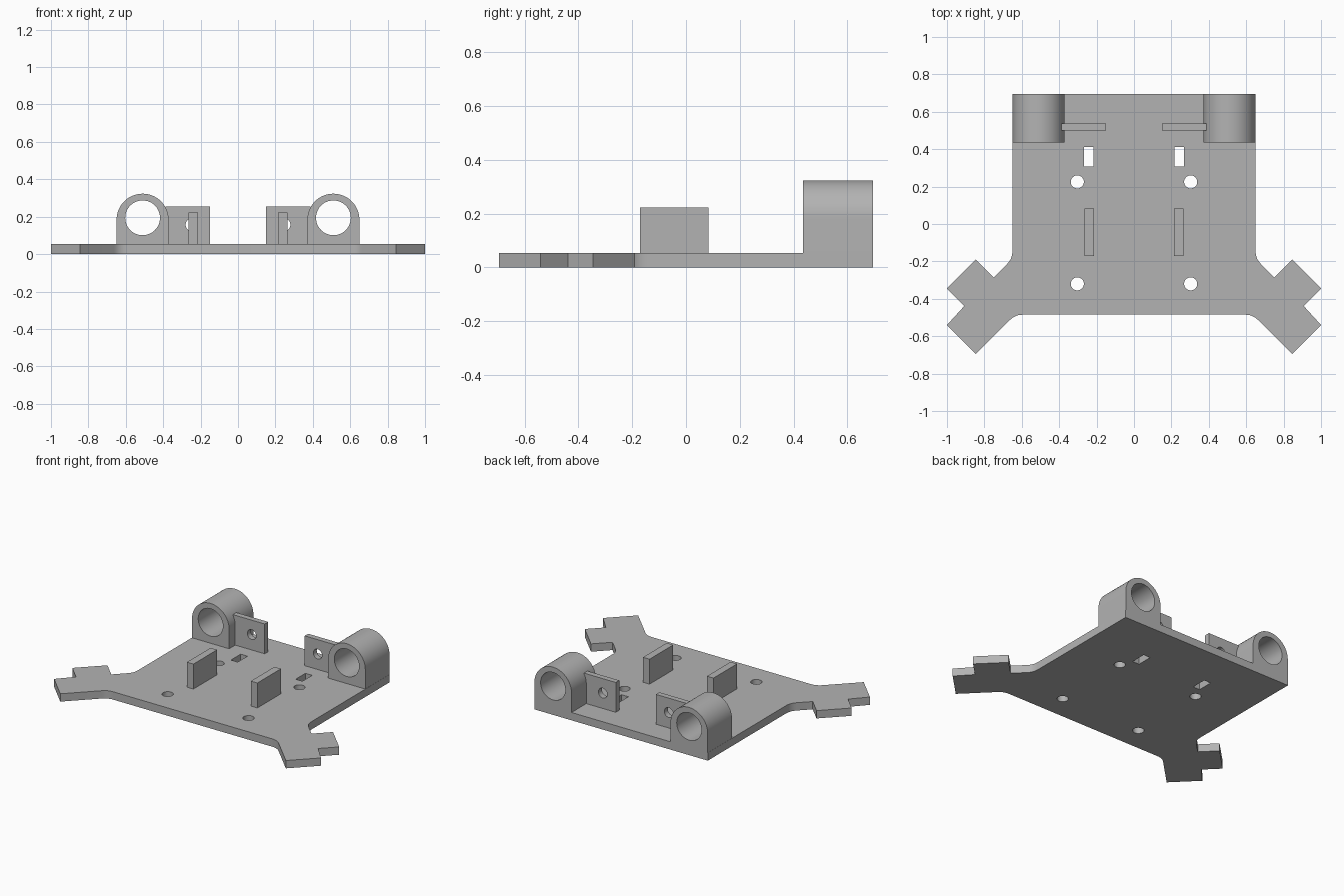
import bpy, bmesh
from math import cos, sin, pi, radians
from mathutils import Vector

cube = bpy.data.objects.get("Cube")
if cube:
    bpy.data.objects.remove(cube, do_unlink=True)

grey = bpy.data.materials.new("plain grey")
grey.use_nodes = True
colour = (0.45, 0.45, 0.45, 1)
grey.diffuse_color = colour
grey.node_tree.nodes["Principled BSDF"].inputs["Base Color"].default_value = colour

THICK = 0.053


def prism(name, points, push):
    """Solid made by pushing a flat outline along a vector."""
    bm = bmesh.new()
    face = bm.faces.new([bm.verts.new(p) for p in points])
    grown = bmesh.ops.extrude_face_region(bm, geom=[face])["geom"]
    top = [g for g in grown if isinstance(g, bmesh.types.BMVert)]
    bmesh.ops.translate(bm, verts=top, vec=Vector(push))
    bmesh.ops.recalc_face_normals(bm, faces=bm.faces)
    mesh = bpy.data.meshes.new(name)
    bm.to_mesh(mesh)
    bm.free()
    obj = bpy.data.objects.new(name, mesh)
    bpy.context.collection.objects.link(obj)
    mesh.materials.append(grey)
    return obj


def box(name, x, y, z):
    outline = [(x[0], y[0], z[0]), (x[1], y[0], z[0]), (x[1], y[1], z[0]), (x[0], y[1], z[0])]
    return prism(name, outline, (0, 0, z[1] - z[0]))


def arc(cx, cy, r, start, end, steps):
    angles = [start + (end - start) * i / steps for i in range(steps + 1)]
    return [(cx + r * cos(a), cy + r * sin(a)) for a in angles]


def circle(cx, cy, r, steps=48):
    return arc(cx, cy, r, 0, 2 * pi, steps)[:-1]


def upright(points, y):
    return [(x, y, z) for x, z in points]


def flat(points, z):
    return [(x, y, z) for x, y in points]


def fillet(a, corner, b, length, steps=6):
    """Round one corner with a short smooth bend."""
    a, c, b = Vector(a), Vector(corner), Vector(b)
    p, q = c + (a - c).normalized() * length, c + (b - c).normalized() * length
    return [tuple(p * (1 - t) ** 2 + c * 2 * t * (1 - t) + q * t * t)
            for t in (i / steps for i in range(steps + 1))]


def drill(obj, cutters):
    bpy.context.view_layer.objects.active = obj
    for cutter in cutters:
        cutter.hide_render = True
        mod = obj.modifiers.new("hole", "BOOLEAN")
        mod.operation, mod.solver, mod.object = "DIFFERENCE", "EXACT", cutter
        bpy.ops.object.modifier_apply(modifier=mod.name)
        bpy.data.objects.remove(cutter, do_unlink=True)


def smooth(obj):
    bpy.ops.object.select_all(action="DESELECT")
    obj.select_set(True)
    bpy.context.view_layer.objects.active = obj
    bpy.ops.object.shade_smooth_by_angle(angle=radians(30))


# Base plate with two forked arms at the front corners
notch, tip = (0.75, -0.285), (0.845, -0.695)
half = [(0.65, 0.695)]
half += fillet((0.65, 0.695), (0.65, -0.185), notch, 0.04)
half += [notch, (0.845, -0.19), (1, -0.345), (0.907, -0.438), (1, -0.54), tip]
half += fillet(tip, (0.635, -0.485), (0, -0.485), 0.04)
outline = half + [(-x, y) for x, y in reversed(half)]
base = prism("base_plate", flat(outline, 0), (0, 0, THICK))

# Screw holes and slots through the base plate
cutters = []
for s in (-1, 1):
    for y in (0.225, -0.32):
        cutters.append(prism("screw_hole", flat(circle(s * 0.303, y, 0.035, 32), -0.1), (0, 0, 0.3)))
    cutters.append(box("slot", sorted((s * 0.217, s * 0.268)), (0.307, 0.412), (-0.1, 0.2)))
drill(base, cutters)
smooth(base)

for s, side in ((1, "left"), (-1, "right")):
    # Arched shaft holder with a round bore
    cx = s * 0.51
    arch = arc(cx, 0.184, 0.139, 0, pi, 40)
    arch += [(cx - 0.139, THICK), (cx + 0.139, THICK)]
    holder = prism(side + "_shaft_holder", upright(arch, 0.435), (0, 0.26, 0))
    drill(holder, [prism("bore", upright(circle(cx, 0.194, 0.093), 0.3), (0, 0.6, 0))])
    smooth(holder)

    # Thin mounting tab beside the holder
    tab = box(side + "_mounting_tab", sorted((s * 0.15, s * 0.388)), (0.5, 0.537), (THICK, 0.255))
    drill(tab, [prism("tab_hole", upright(circle(s * 0.247, 0.157, 0.033, 32), 0.4), (0, 0.3, 0))])
    smooth(tab)

    # Upright fin in the middle of the plate
    box(side + "_fin", sorted((s * 0.215, s * 0.264)), (-0.17, 0.083), (THICK, 0.222))
